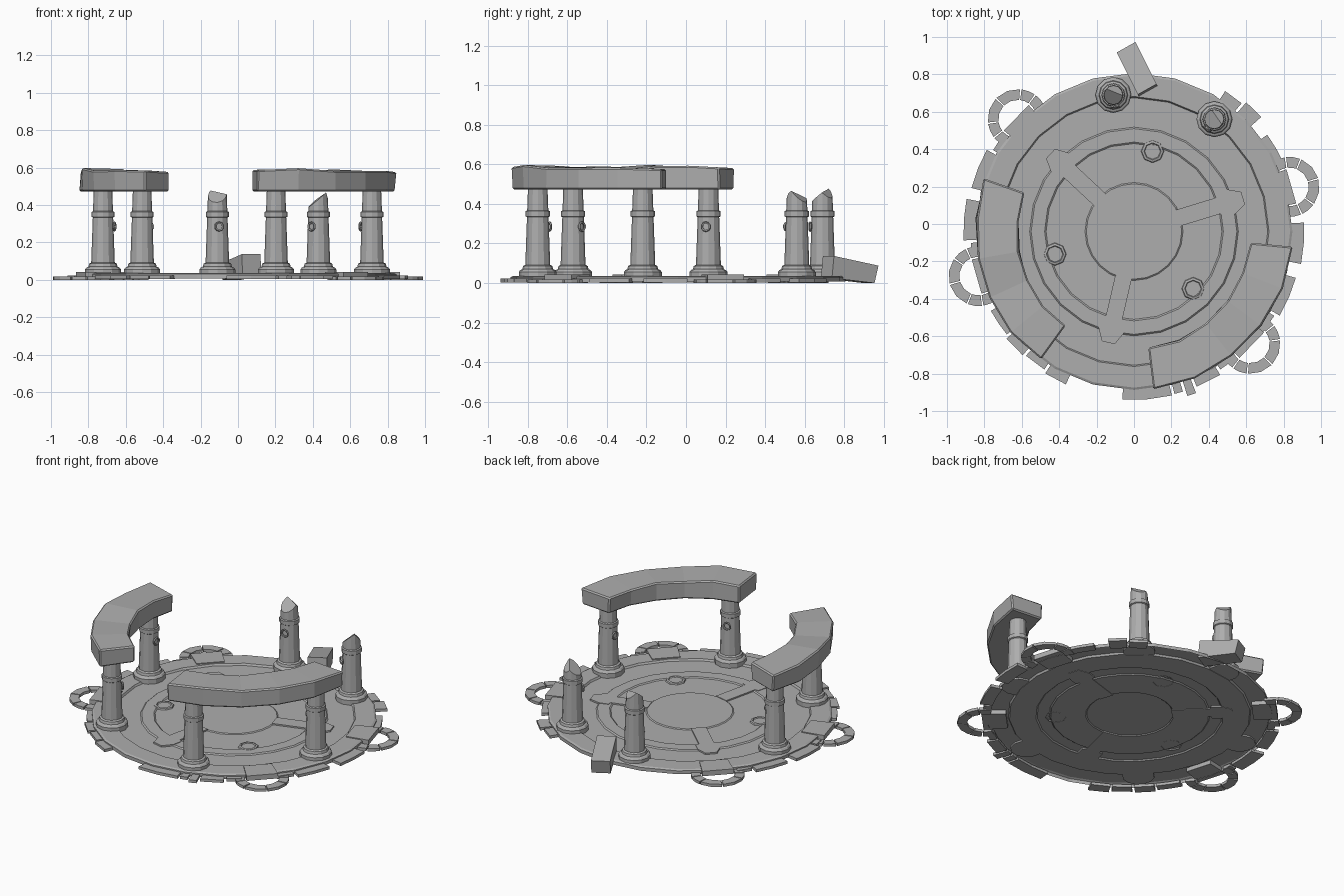
import bpy, bmesh, math, random
from mathutils import Vector, Matrix

if "Cube" in bpy.data.objects:
    bpy.data.objects.remove(bpy.data.objects["Cube"])

random.seed(4)
CY = -0.04  # centre of the round floor along y

stone = bpy.data.materials.new("grey stone")
stone.diffuse_color = (0.42, 0.42, 0.42, 1)
stone.use_nodes = True
stone.node_tree.nodes["Principled BSDF"].inputs["Base Color"].default_value = stone.diffuse_color


def finish(name, bm, normals=True):
    if normals:
        bmesh.ops.recalc_face_normals(bm, faces=bm.faces)
    me = bpy.data.meshes.new(name)
    bm.to_mesh(me)
    bm.free()
    me.materials.append(stone)
    ob = bpy.data.objects.new(name, me)
    bpy.context.collection.objects.link(ob)
    return ob


def polar(r, deg, z=0.0):
    a = math.radians(deg)
    return Vector((r * math.cos(a), CY + r * math.sin(a), z))


def revolve(bm, profile, n, matrix=Matrix()):
    """Spin (radius, z) pairs around z; zero radius closes to a point."""
    rings = []
    for r, z in profile:
        if r == 0:
            rings.append([bm.verts.new(matrix @ Vector((0, 0, z)))])
        else:
            rings.append([bm.verts.new(matrix @ Vector((r * math.cos(2 * math.pi * i / n),
                          r * math.sin(2 * math.pi * i / n), z))) for i in range(n)])
    for a, b in zip(rings, rings[1:]):
        for i in range(n):
            j = (i + 1) % n
            quad = [a[i % len(a)], a[j % len(a)], b[j % len(b)], b[i % len(b)]]
            bm.faces.new(list(dict.fromkeys(quad)))


def arc_block(bm, centre, r0, r1, a0, a1, z0, z1, n=1, jitter=0.0):
    """Curved block between two radii and two angles (degrees)."""
    sections = []
    for i in range(n + 1):
        a = math.radians(a0 + (a1 - a0) * i / n)
        d = Vector((math.cos(a), math.sin(a), 0))
        sec = []
        for r, z in ((r0, z0), (r1, z0), (r1, z1), (r0, z1)):
            dz = random.uniform(-jitter, jitter) if z == z1 else 0
            sec.append(bm.verts.new(Vector(centre) + d * (r + random.uniform(-jitter, jitter) * 0.6)
                                    + Vector((0, 0, z + dz))))
        sections.append(sec)
    for s, t in zip(sections, sections[1:]):
        for k in range(4):
            bm.faces.new((s[k], s[(k + 1) % 4], t[(k + 1) % 4], t[k]))
    bm.faces.new(sections[0])
    bm.faces.new(sections[-1])


def prism(bm, outline, z0, z1, matrix=Matrix()):
    low = [bm.verts.new(matrix @ Vector((x, y, z0))) for x, y in outline]
    top = [bm.verts.new(matrix @ Vector((x, y, z1))) for x, y in outline]
    bm.faces.new(low)
    bm.faces.new(top)
    for i in range(len(low)):
        j = (i + 1) % len(low)
        bm.faces.new((low[i], low[j], top[j], top[i]))


# Round stepped floor
bm = bmesh.new()
revolve(bm, [(0, .030), (.255, .030), (.262, .025), (.47, .025), (.478, .031), (.55, .031),
             (.558, .024), (.715, .024), (.722, .036), (.835, .036), (.847, .030), (.847, .008)],
        24, Matrix.Translation((0, CY, 0)))
floor = finish("round_floor", bm)

# Inlaid pointers running out from the middle of the floor
bm = bmesh.new()
pointer = [(.25, -.045), (.48, -.045), (.485, -.068), (.545, -.068), (.61, -.035),
           (.61, .035), (.545, .068), (.485, .068), (.48, .045), (.25, .045)]
for deg in (17, 137, 257):
    m = Matrix.Translation((0, CY, 0)) @ Matrix.Rotation(math.radians(deg), 4, 'Z')
    prism(bm, pointer, .022, .034, m)
finish("floor_pointers", bm)

# Small eight-sided sockets between the pointers
bm = bmesh.new()
for deg in (77, 196, 316):
    revolve(bm, [(.062, .024), (.058, .033), (.046, .036), (.042, .030), (0, .030)], 8,
            Matrix.Translation(polar(.44, deg)))
finish("floor_sockets", bm)

# Stones around the rim: start angle, end angle, outer radius
rim = [(57, 50, .895), (49, 42, .915), (36, 25, .88), (3, -11, .91), (-16, -30, .90),
       (-31, -38, .875), (-52, -58, .87), (-59, -68, .895), (-69, -72, .925), (-73, -76, .895),
       (-77, -94, .90), (246, 238, .895), (237, 229, .88), (228, 220, .89), (219, 209, .875),
       (188, 184, .875), (183, 169, .912), (165, 151, .90), (150, 144, .87)]
bm = bmesh.new()
for a0, a1, r in rim:
    arc_block(bm, (0, CY, 0), .825, r, a0, a1, .004, .022, 2 if abs(a0 - a1) > 9 else 1)
finish("rim_stones", bm)

# Stone loops outside the rim, each with a slab lying across the floor edge
bm, slabs = bmesh.new(), bmesh.new()
for deg in (16, 136, 196, 316):
    c = polar(.865, deg, 0)
    edges = [-112, -82, -52, 0, 52, 82, 112]
    for a0, a1 in zip(edges, edges[1:]):
        arc_block(bm, c, .103, .16, deg + a0 + 1.5, deg + a1 - 1.5, 0, .018, 2)
    m = Matrix.Translation((0, CY, 0)) @ Matrix.Rotation(math.radians(deg), 4, 'Z')
    prism(slabs, [(.73, -.085), (.875, -.095), (.875, .095), (.73, .085)], .010, .042, m)
finish("rim_loops", bm)
finish("edge_slabs", slabs)

# Columns: angle, and for broken ones a cut height and upward slope direction
foot = [(0, .026), (.096, .026), (.096, .056), (.088, .066), (.078, .070), (.074, .086), (.063, .092)]
shaft = [(.0545, .333), (.061, .337), (.061, .363), (.0535, .367), (.049, .49), (0, .49)]
columns = [(168, None), (226, None), (-74, None), (-14, None),
           (98.6, (.455, Vector((.1, .8, 0)))), (54.4, (.435, Vector((.85, .1, 0))))]
for k, (deg, broken) in enumerate(columns):
    bm = bmesh.new()
    revolve(bm, foot + shaft, 12)
    if broken:
        for dz, slope in ((0, broken[1]), (.03, Vector((-.6, -.9, 0)))):
            cut = bmesh.ops.bisect_plane(bm, geom=bm.verts[:] + bm.edges[:] + bm.faces[:],
                                         plane_co=(0, 0, broken[0] + dz),
                                         plane_no=Vector((0, 0, 1)) - slope, clear_outer=True)
            rim_edges = [e for e in cut["geom_cut"] if isinstance(e, bmesh.types.BMEdge)]
            if rim_edges:
                bmesh.ops.holes_fill(bm, edges=rim_edges)
    bmesh.ops.translate(bm, verts=bm.verts, vec=polar(.738, deg))
    finish(f"column_{k + 1}", bm)

    # Hanging ring on the side facing the middle
    bpy.ops.mesh.primitive_torus_add(major_segments=10, minor_segments=5,
                                     major_radius=.021, minor_radius=.006,
                                     location=polar(.738 - .063, deg, .285),
                                     rotation=(0, math.radians(90), math.radians(deg)))
    ring = bpy.context.object
    ring.name = f"column_ring_{k + 1}"
    ring.data.materials.append(stone)

# Curved beams across pairs of columns
for name, a0, a1 in (("right_beam", -83, -5.5), ("left_beam", 160.5, 234)):
    bm = bmesh.new()
    arc_block(bm, (0, CY, 0), .625, .848, a0, a1, .472, .587, 5, .011)
    beam = finish(name, bm)
    bev = beam.modifiers.new("worn edges", 'BEVEL')
    bev.width, bev.segments, bev.limit_method = .008, 1, 'ANGLE'

# Fallen beam fragment leaning over the back edge
bm = bmesh.new()
side = [(.71, .025), (.925, .0), (.945, .088), (.72, .137)]
cols = []
for s in (-1, 1):
    cols.append([bm.verts.new((.02 + s * .05 - (y - .82) * .5, y + s * .028, z)) for y, z in side])
bm.faces.new(cols[0])
bm.faces.new(cols[1])
for i in range(4):
    j = (i + 1) % 4
    bm.faces.new((cols[0][i], cols[0][j], cols[1][j], cols[1][i]))
finish("fallen_fragment", bm)
